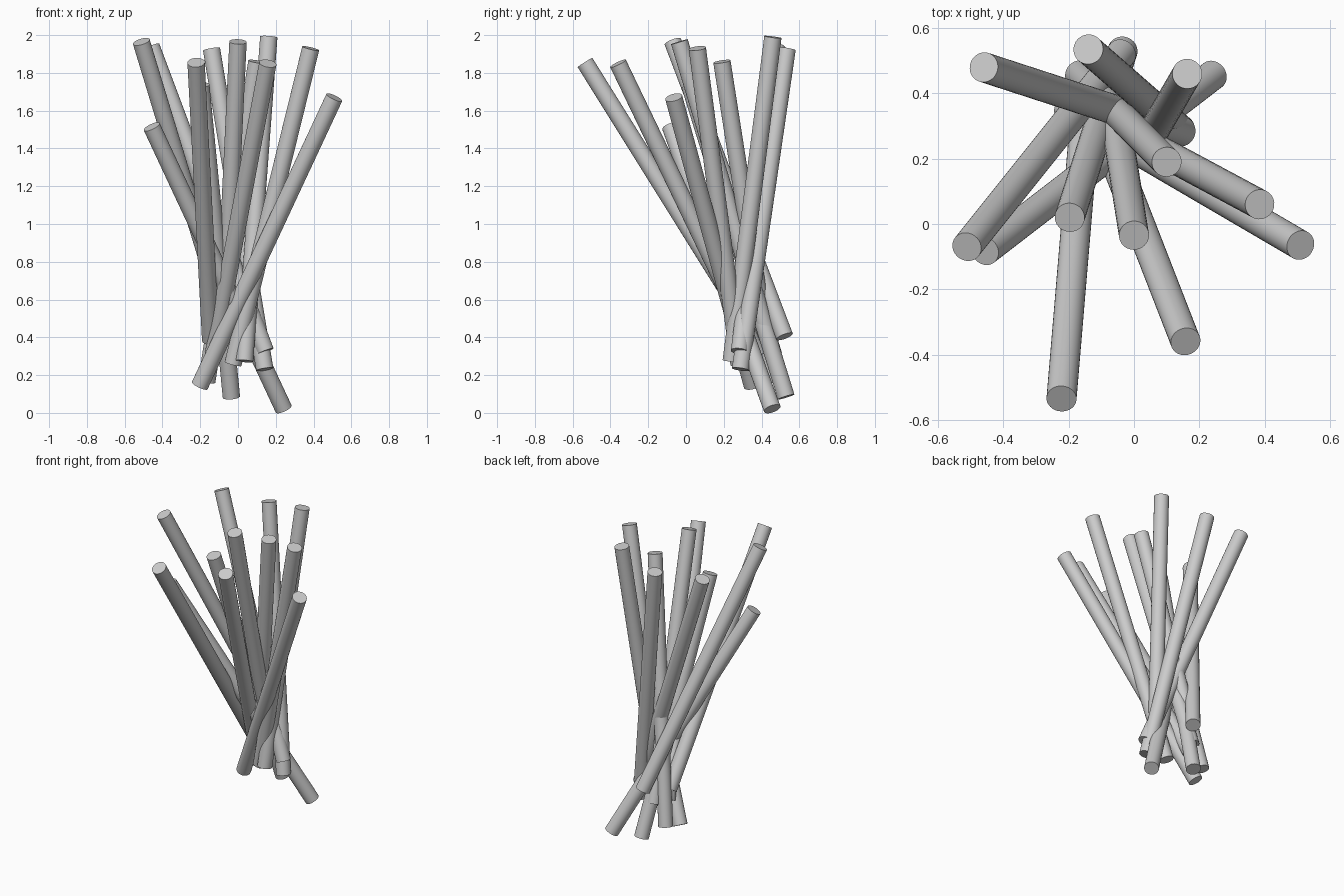
import bpy
from mathutils import Vector

LENGTH, RADIUS = 1.735, 0.046

# each stick: centre of its top end, then centre of its bottom end
STICKS = [
    ((-0.46, 0.48, 1.94), (0.14, 0.285, 0.34)),
    ((-0.14, 0.535, 1.925), (0.14, 0.29, 0.24)),
    ((0.163, 0.46, 1.99), (0.035, 0.24, 0.28)),
    ((0.10, 0.19, 1.86), (-0.165, 0.455, 0.17)),
    ((0.385, 0.06, 1.93), (-0.025, 0.28, 0.265)),
    ((0.51, -0.065, 1.67), (-0.20, 0.35, 0.15)),
    ((0.0, -0.035, 1.965), (-0.08, 0.465, 0.30)),
    ((0.158, -0.36, 1.85), (-0.13, 0.38, 0.31)),
    ((-0.222, -0.535, 1.855), (-0.145, 0.38, 0.39)),
    ((-0.197, 0.02, 1.735), (-0.035, 0.53, 0.085)),
    ((-0.512, -0.07, 1.965), (-0.04, 0.52, 0.41)),
    ((-0.457, -0.082, 1.515), (0.24, 0.455, 0.025)),
]


def stick(name, top, bottom):
    top = Vector(top)
    axis = (top - Vector(bottom)).normalized()
    bpy.ops.mesh.primitive_cylinder_add(
        vertices=32, radius=RADIUS, depth=LENGTH,
        location=top - axis * LENGTH / 2,
        rotation=axis.to_track_quat('Z', 'Y').to_euler())
    bpy.context.object.name = name
    bpy.ops.object.shade_smooth_by_angle()


# bundle of equal sticks fanning out from a crossing near the base
for i, (top, bottom) in enumerate(STICKS, 1):
    stick(f"stick_{i:02d}", top, bottom)
